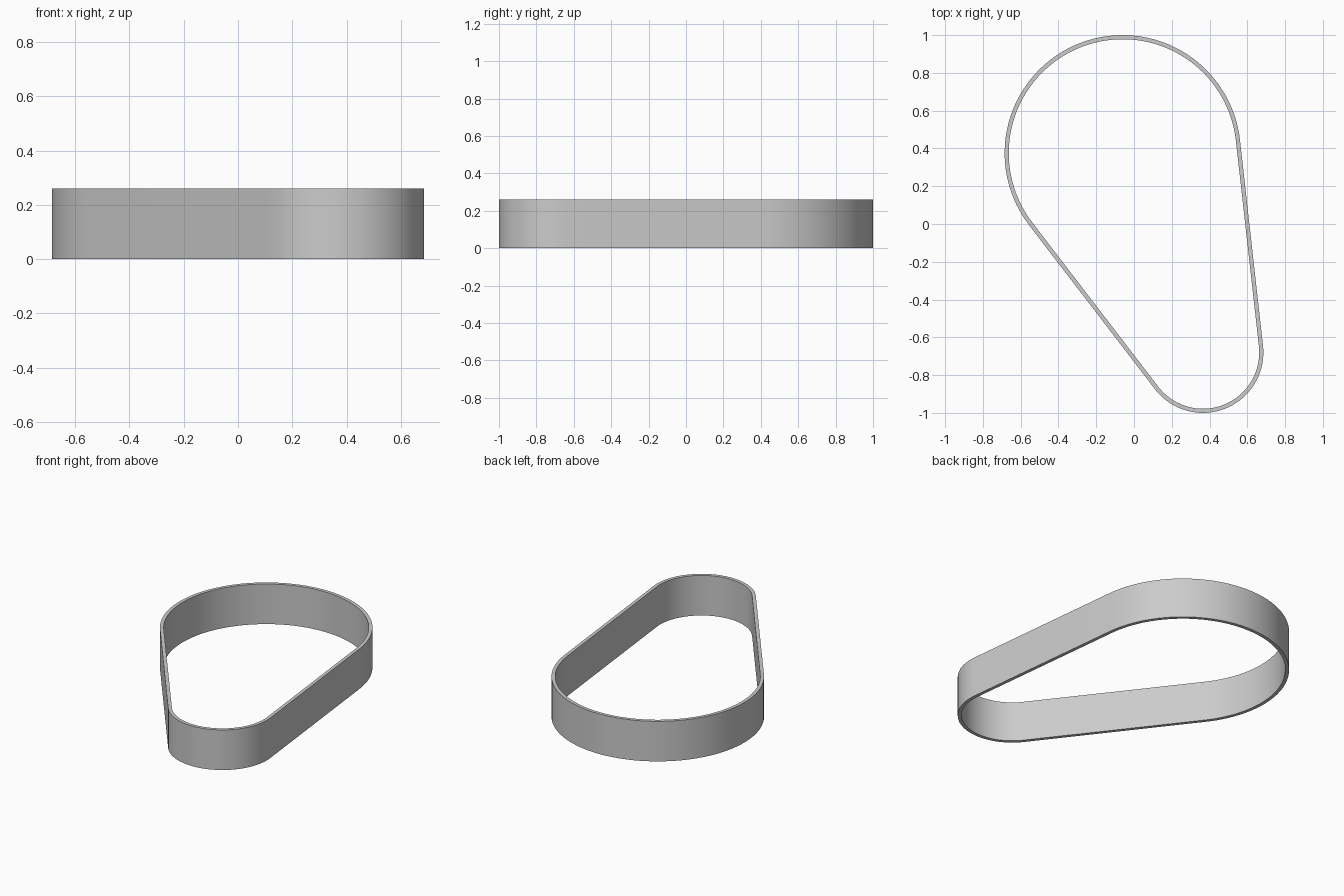
import bpy
import bmesh
from math import acos, atan2, cos, hypot, pi, sin

cube = bpy.data.objects.get("Cube")
if cube:
    bpy.data.objects.remove(cube, do_unlink=True)

HEIGHT = 0.26
THICKNESS = 0.022
BIG = (-0.06, 0.375, 0.625)      # centre x, centre y, outer radius
SMALL = (0.365, -0.68, 0.32)

# Belt path angles: straight runs are the outer tangents of the two circles
dx, dy = SMALL[0] - BIG[0], SMALL[1] - BIG[1]
axis = atan2(dy, dx)
spread = acos((BIG[2] - SMALL[2]) / hypot(dx, dy))


def arc(circle, start, end, steps, inset):
    x, y, r = circle
    angles = [start + (end - start) * i / steps for i in range(steps + 1)]
    return [(x + (r - inset) * cos(a), y + (r - inset) * sin(a)) for a in angles]


def outline(inset):
    return (arc(BIG, axis + spread, axis - spread + 2 * pi, 72, inset)
            + arc(SMALL, axis - spread, axis + spread, 48, inset))


# Belt: outer and inner outlines at bottom and top, joined into a closed band
bm = bmesh.new()
rings = [[bm.verts.new((x, y, z)) for x, y in outline(inset)]
         for inset, z in ((0, 0), (0, HEIGHT), (THICKNESS, HEIGHT), (THICKNESS, 0))]
for k, ring in enumerate(rings):
    following = rings[(k + 1) % len(rings)]
    for i in range(len(ring)):
        j = (i + 1) % len(ring)
        bm.faces.new((ring[i], ring[j], following[j], following[i]))
bmesh.ops.recalc_face_normals(bm, faces=bm.faces)
mesh = bpy.data.meshes.new("belt")
bm.to_mesh(mesh)
bm.free()

belt = bpy.data.objects.new("belt", mesh)
bpy.context.collection.objects.link(belt)

# Plain grey material
grey = bpy.data.materials.new("light_grey")
grey.use_nodes = True
color = (0.6, 0.6, 0.6, 1)
grey.diffuse_color = color
grey.node_tree.nodes["Principled BSDF"].inputs["Base Color"].default_value = color
mesh.materials.append(grey)

# Smooth walls with sharp rims
bpy.ops.object.select_all(action="DESELECT")
belt.select_set(True)
bpy.context.view_layer.objects.active = belt
bpy.ops.object.shade_smooth_by_angle(angle=pi / 6)
